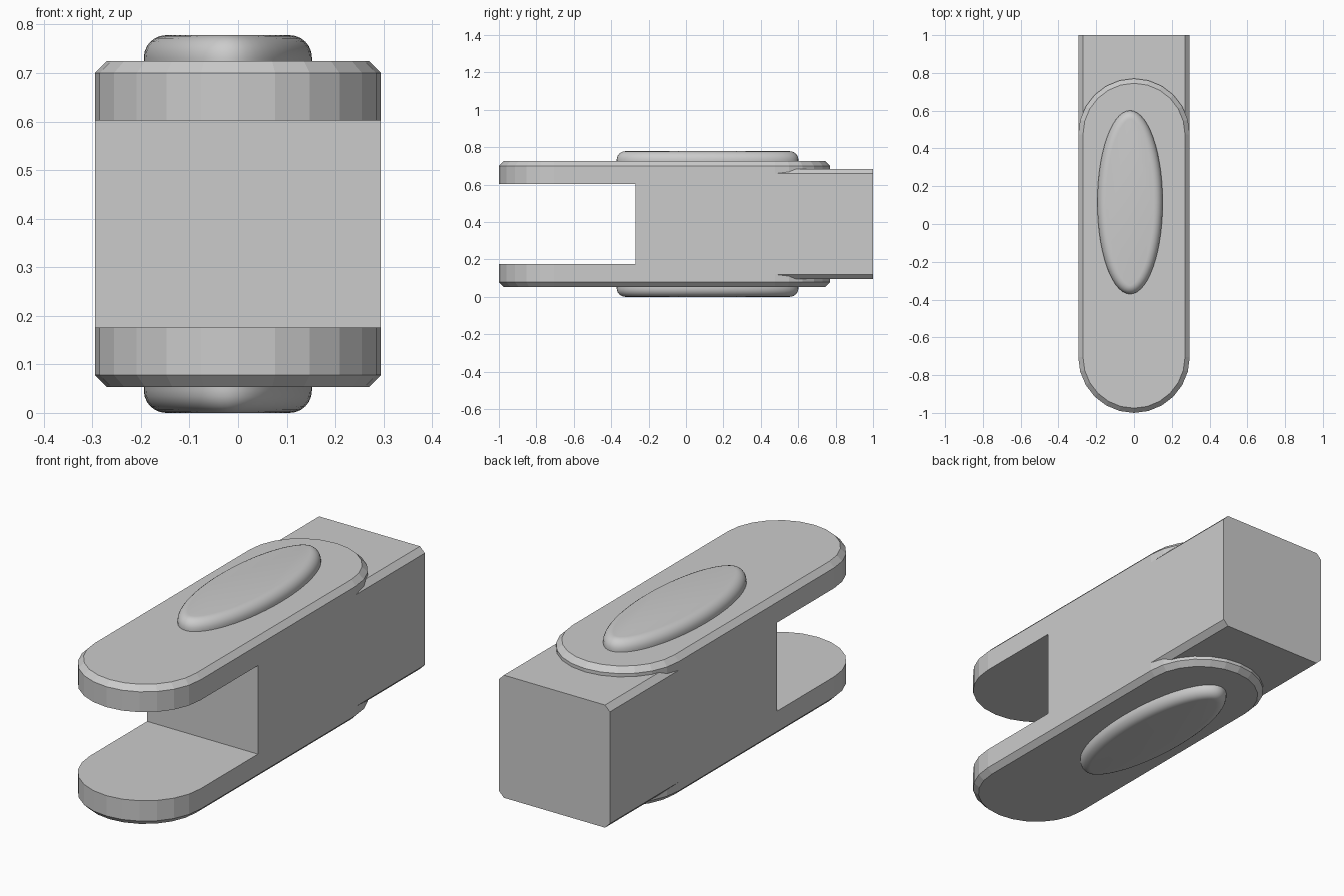
import bpy, bmesh, math

if "Cube" in bpy.data.objects:
    bpy.data.objects.remove(bpy.data.objects["Cube"])

MID = 0.389          # height of the horizontal symmetry plane
HALF_W = 0.295       # half width of the link


def loft(name, rings):
    """Skin equal-length rings of points and cap both ends."""
    bm = bmesh.new()
    loops = [[bm.verts.new(p) for p in ring] for ring in rings]
    n = len(loops[0])
    for a, b in zip(loops, loops[1:]):
        for i in range(n):
            j = (i + 1) % n
            bm.faces.new((a[i], a[j], b[j], b[i]))
    bm.faces.new(loops[0])
    bm.faces.new(loops[-1])
    bmesh.ops.recalc_face_normals(bm, faces=bm.faces[:])
    mesh = bpy.data.meshes.new(name)
    bm.to_mesh(mesh)
    bm.free()
    obj = bpy.data.objects.new(name, mesh)
    bpy.context.collection.objects.link(obj)
    return obj


def stadium(inset, z, y0=-1.0, y1=0.77, seg=12):
    """Straight-sided outline with a half circle at each end."""
    r = HALF_W - inset
    pts = []
    for cy, start in ((y1 - HALF_W, 0), (y0 + HALF_W, math.pi)):
        for i in range(seg + 1):
            t = start + math.pi * i / seg
            pts.append((r * math.cos(t), cy + r * math.sin(t), z))
    return pts


def ellipse(inset, z, cx=-0.021, cy=0.115, a=0.173, b=0.486, seg=56):
    """Ellipse pulled inwards along its normals."""
    pts = []
    for i in range(seg):
        t = 2 * math.pi * i / seg
        nx, ny = b * math.cos(t), a * math.sin(t)
        k = inset / math.hypot(nx, ny)
        pts.append((cx + a * math.cos(t) - nx * k,
                    cy + b * math.sin(t) - ny * k, z))
    return pts


# Central block: chamfered rectangle run along y
w, h, c = HALF_W, 0.295, 0.026
quarter = [(w, h - c), (w - c, h)]
section = (quarter + [(-x, z) for x, z in reversed(quarter)]
           + [(-x, -z) for x, z in quarter]
           + [(x, -z) for x, z in reversed(quarter)])
body = loft("link_body", [[(x, y, MID + z) for x, z in section]
                          for y in (-0.27, 1.0)])

for side, s in (("top", 1), ("bottom", -1)):
    # Fork plate with chamfered outer rim, merged into the block
    plate = loft(side + "_plate", [stadium(i, MID + s * z) for i, z in
                                   ((0, 0.213), (0, 0.311), (0.025, 0.336))])
    union = body.modifiers.new("merge_" + side, 'BOOLEAN')
    union.operation = 'UNION'
    union.solver = 'EXACT'
    union.object = plate
    bpy.context.view_layer.objects.active = body
    bpy.ops.object.modifier_apply(modifier=union.name)
    bpy.data.objects.remove(plate)

    # Raised oval pad with a rounded rim
    r = 0.046
    rim = [(0, 0.330)]
    for i in range(7):
        t = math.pi / 2 * i / 6
        rim.append((r * (1 - math.cos(t)), 0.389 - r + r * math.sin(t)))
    pad = loft(side + "_oval_pad", [ellipse(i, MID + s * z) for i, z in rim])
    bpy.ops.object.select_all(action='DESELECT')
    pad.select_set(True)
    bpy.context.view_layer.objects.active = pad
    bpy.ops.object.shade_smooth_by_angle(angle=math.radians(35))
